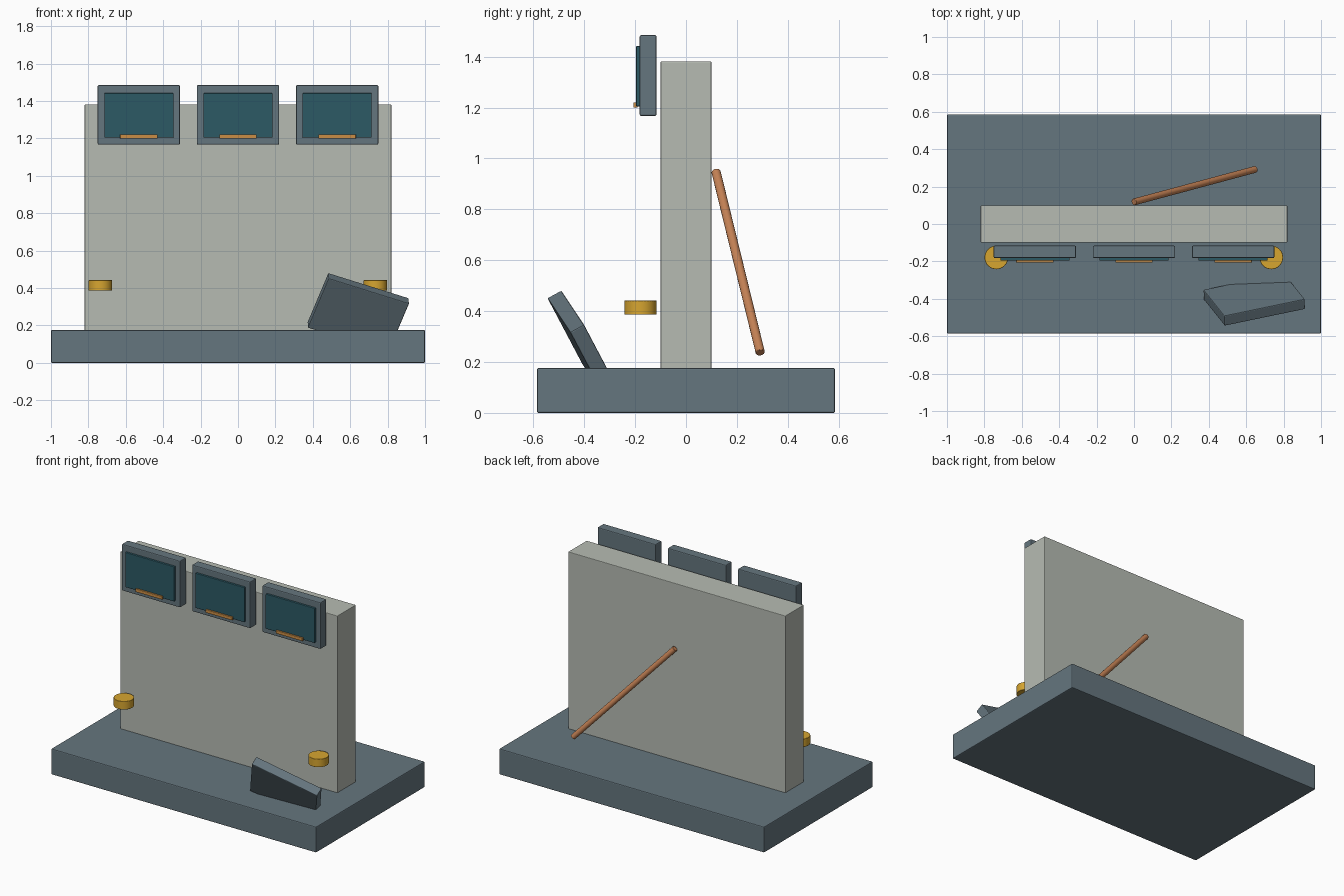
import bpy
from mathutils import Matrix, Vector

if "Cube" in bpy.data.objects:
    bpy.data.objects.remove(bpy.data.objects["Cube"])


def material(name, color):
    m = bpy.data.materials.new(name)
    m.diffuse_color = (*color, 1)
    m.use_nodes = True
    m.node_tree.nodes["Principled BSDF"].inputs["Base Color"].default_value = m.diffuse_color
    return m


STEEL = material("steel", (0.13, 0.18, 0.21))
STONE = material("stone", (0.47, 0.50, 0.45))
TEAL = material("teal", (0.025, 0.10, 0.13))
ORANGE = material("orange", (0.60, 0.27, 0.06))
YELLOW = material("yellow", (0.68, 0.38, 0.03))
COPPER = material("copper", (0.55, 0.22, 0.09))


def finish(name, mat, bevel):
    ob = bpy.context.object
    ob.name = name
    ob.data.materials.append(mat)
    if bevel:
        mod = ob.modifiers.new("edge_bevel", "BEVEL")
        mod.width = bevel
        mod.segments = 2
        mod.limit_method = "ANGLE"
    return ob


def box(name, lo, hi, mat, bevel=0.004):
    lo, hi = Vector(lo), Vector(hi)
    bpy.ops.mesh.primitive_cube_add(size=1, location=(lo + hi) / 2)
    ob = bpy.context.object
    ob.scale = hi - lo
    bpy.ops.object.transform_apply(location=False, rotation=False, scale=True)
    return finish(name, mat, bevel)


def rod(name, start, end, radius, mat, sides=32, bevel=0.002):
    start, end = Vector(start), Vector(end)
    axis = end - start
    bpy.ops.mesh.primitive_cylinder_add(
        vertices=sides, radius=radius, depth=axis.length, location=(start + end) / 2,
        rotation=axis.to_track_quat("Z", "Y").to_euler())
    bpy.ops.object.shade_smooth_by_angle()
    return finish(name, mat, bevel)


# Plinth and upright wall
box("base", (-1, -0.586, 0), (1, 0.586, 0.176), STEEL, 0.006)
box("wall", (-0.82, -0.1, 0.17), (0.82, 0.1, 1.382), STONE)

# Row of three screens along the top of the wall
for i, x in enumerate((-0.53, 0, 0.53), 1):
    box(f"screen_frame_{i}", (x - 0.22, -0.182, 1.167), (x + 0.22, -0.116, 1.485), STEEL, 0.006)
    box(f"screen_glass_{i}", (x - 0.185, -0.196, 1.205), (x + 0.185, -0.176, 1.442), TEAL, 0.003)
    box(f"screen_strip_{i}", (x - 0.1, -0.207, 1.2), (x + 0.1, -0.19, 1.221), ORANGE, 0.002)

# Pair of lamps low on the front
for side, x in (("left", -0.736), ("right", 0.734)):
    rod(f"lamp_{side}", (x, -0.179, 0.386), (x, -0.179, 0.442), 0.063, YELLOW)

# Pole leaning on the back of the wall
rod("leaning_pole", (0, 0.118, 0.948), (0.648, 0.292, 0.237), 0.018, COPPER, 16)

# Fallen slab, partly sunk into the base
slab = box("fallen_slab", (-0.23, -0.16, -0.031), (0.23, 0.16, 0.031), STEEL, 0.005)
u = Vector((0.937, 0.195, -0.293)).normalized()
w = u.cross(Vector((-0.358, 0.436, -0.825))).normalized()
v = w.cross(u)
turn = Matrix((u, v, w)).transposed().to_4x4()
slab.matrix_world = Matrix.Translation((0.643, -0.403, 0.267)) @ turn
